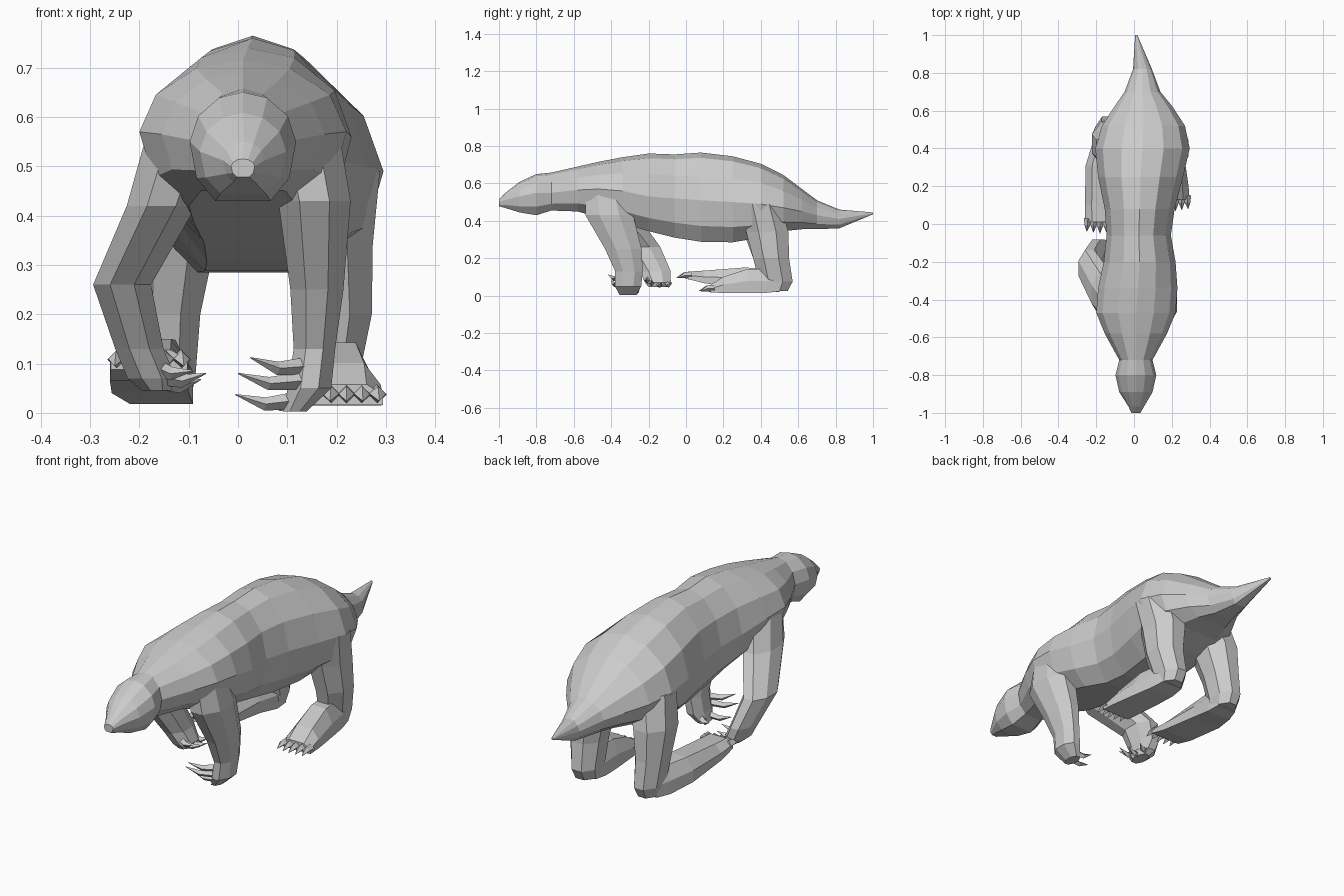
import bpy, bmesh, math
from mathutils import Vector


def finish(name, bm):
    bmesh.ops.recalc_face_normals(bm, faces=bm.faces[:])
    mesh = bpy.data.meshes.new(name)
    bm.to_mesh(mesh)
    bm.free()
    obj = bpy.data.objects.new(name, mesh)
    bpy.context.collection.objects.link(obj)
    return obj


def skin(bm, rings):
    """Bridge equal rings of points and cap both ends."""
    loops = [[bm.verts.new(p) for p in ring] for ring in rings]
    n = len(loops[0])
    for a, b in zip(loops, loops[1:]):
        for i in range(n):
            j = (i + 1) % n
            bm.faces.new((a[i], a[j], b[j], b[i]))
    bm.faces.new(loops[0])
    bm.faces.new(loops[-1])


def claw(bm, base, tip, r, sag):
    """Bent four-sided spike."""
    base, tip = Vector(base), Vector(tip)
    d = (tip - base).normalized()
    s = d.cross(Vector((0, 0, 1))).normalized()
    u = s.cross(d)
    mid = base.lerp(tip, 0.5) - Vector((0, 0, sag))
    rings = []
    for c, k in ((base, r), (mid, r * 0.75), (tip, r * 0.06)):
        rings.append([c + s * k, c + u * k, c - s * k, c - u * k])
    skin(bm, rings)


# Body, head and tail: y, centre x, half width, top z, widest z, bottom z
STATIONS = [
    (-1.0, .01, .024, .515, .50, .478),
    (-.965, .012, .042, .55, .512, .468),
    (-.89, .01, .088, .608, .53, .445),
    (-.80, .01, .108, .65, .55, .43),
    (-.72, .01, .088, .658, .55, .455),
    (-.58, .01, .165, .69, .565, .45),
    (-.47, .01, .21, .715, .57, .42),
    (-.34, .02, .21, .74, .56, .385),
    (-.20, .03, .19, .76, .53, .345),
    (-.06, .025, .17, .755, .52, .31),
    (.08, .03, .185, .765, .51, .288),
    (.25, .035, .225, .745, .50, .285),
    (.40, .045, .25, .705, .49, .31),
    (.52, .05, .22, .645, .47, .345),
    (.62, .05, .155, .57, .45, .355),
    (.70, .045, .095, .51, .43, .355),
    (.82, .045, .05, .46, .41, .36),
    (1.0, .012, .006, .445, .44, .435),
]
half = [(.45, .89), (.84, .52), (1, 0), (.87, -.62), (.52, -1)]
profile = [(0, 1)] + half + [(-u, v) for u, v in reversed(half)]
bm = bmesh.new()
skin(bm, [[(xc + u * hw, y, zm + v * ((zt - zm) if v > 0 else (zm - zb)))
           for u, v in profile] for y, xc, hw, zt, zm, zb in STATIONS])
body = finish("body", bm)


# Legs: x, y, z, half width, half depth of each horizontal octagon
def leg(name, rings):
    bm = bmesh.new()
    angles = [math.pi / 8 + i * math.pi / 4 for i in range(8)]
    skin(bm, [[(x + 1.06 * rx * math.cos(a), y + 1.06 * ry * math.sin(a), z)
               for a in angles] for x, y, z, rx, ry in rings])
    return finish(name, bm)


limbs = [
    leg("front_leg_right", [
        (.13, -.43, .56, .078, .11), (.155, -.41, .43, .075, .13),
        (.16, -.335, .25, .055, .10), (.155, -.305, .13, .043, .075),
        (.145, -.31, .05, .045, .072), (.115, -.31, .003, .025, .045)]),
    leg("front_leg_left", [
        (-.11, -.42, .56, .078, .11), (-.155, -.37, .42, .072, .12),
        (-.235, -.235, .26, .06, .10), (-.20, -.165, .13, .05, .085),
        (-.175, -.15, .07, .05, .07), (-.165, -.15, .045, .03, .05)]),
    leg("hind_leg_right", [
        (.185, .40, .49, .105, .11), (.185, .435, .34, .09, .115),
        (.195, .455, .20, .078, .098), (.185, .48, .075, .062, .092),
        (.185, .47, .025, .055, .075)]),
    leg("hind_leg_left", [
        (-.09, .40, .49, .11, .11), (-.135, .425, .34, .09, .12),
        (-.145, .455, .20, .07, .098), (-.145, .48, .075, .06, .09),
        (-.145, .47, .025, .05, .075)]),
]


# Hind feet: x, y, z, half width, half height of each upright section
def foot(name, rings):
    section = [(-1, -1), (1, -1), (1, 0), (.55, 1), (-.55, 1), (-1, 0)]
    bm = bmesh.new()
    skin(bm, [[(x + u * hx, y, z + v * hz) for u, v in section]
              for x, y, z, hx, hz in rings])
    limbs.append(finish(name, bm))
    # Toes with small claws across the front edge
    x, y, z, hx, hz = rings[-1]
    bm = bmesh.new()
    for i in range(5):
        t = i / 2 - 1
        ty = y - .01 * (1 - abs(t))
        claw(bm, (x + t * hx * .82, y + .02, z),
             (x + t * hx * .9, ty - .05, z - .012), .021, -.007)
    finish(name.replace("foot", "toes"), bm)


foot("hind_foot_right", [
    (.185, .50, .078, .055, .055), (.19, .43, .079, .064, .064),
    (.20, .33, .079, .07, .064), (.215, .20, .058, .074, .043),
    (.22, .13, .037, .074, .021)])
foot("hind_foot_left", [
    (-.145, .50, .075, .05, .055), (-.155, .43, .082, .064, .064),
    (-.178, .31, .095, .078, .055), (-.18, .10, .100, .08, .034),
    (-.18, .01, .108, .078, .02)])

# Merge the limbs into one continuous skin with the body
bpy.context.view_layer.objects.active = body
for part in limbs:
    mod = body.modifiers.new("join", 'BOOLEAN')
    mod.operation = 'UNION'
    mod.solver = 'EXACT'
    mod.object = part
    bpy.ops.object.modifier_apply(modifier=mod.name)
    bpy.data.objects.remove(part)

# Long claws of the front paws, curling inward
PAWS = {
    "front_claws_right": [
        ((.135, -.36, .095), (.025, -.415, .112)),
        ((.125, -.365, .065), (0, -.40, .08)),
        ((.115, -.33, .025), (-.005, -.34, .037)),
        ((.12, -.28, .03), (.05, -.25, .03))],
    "front_claws_left": [
        ((-.18, -.20, .10), (-.09, -.215, .085)),
        ((-.165, -.19, .075), (-.065, -.18, .08)),
        ((-.16, -.15, .065), (-.075, -.13, .068)),
        ((-.165, -.11, .07), (-.10, -.075, .07))],
}
for name, claws in PAWS.items():
    bm = bmesh.new()
    for base, tip in claws:
        claw(bm, base, tip, .018, .013)
    finish(name, bm)
